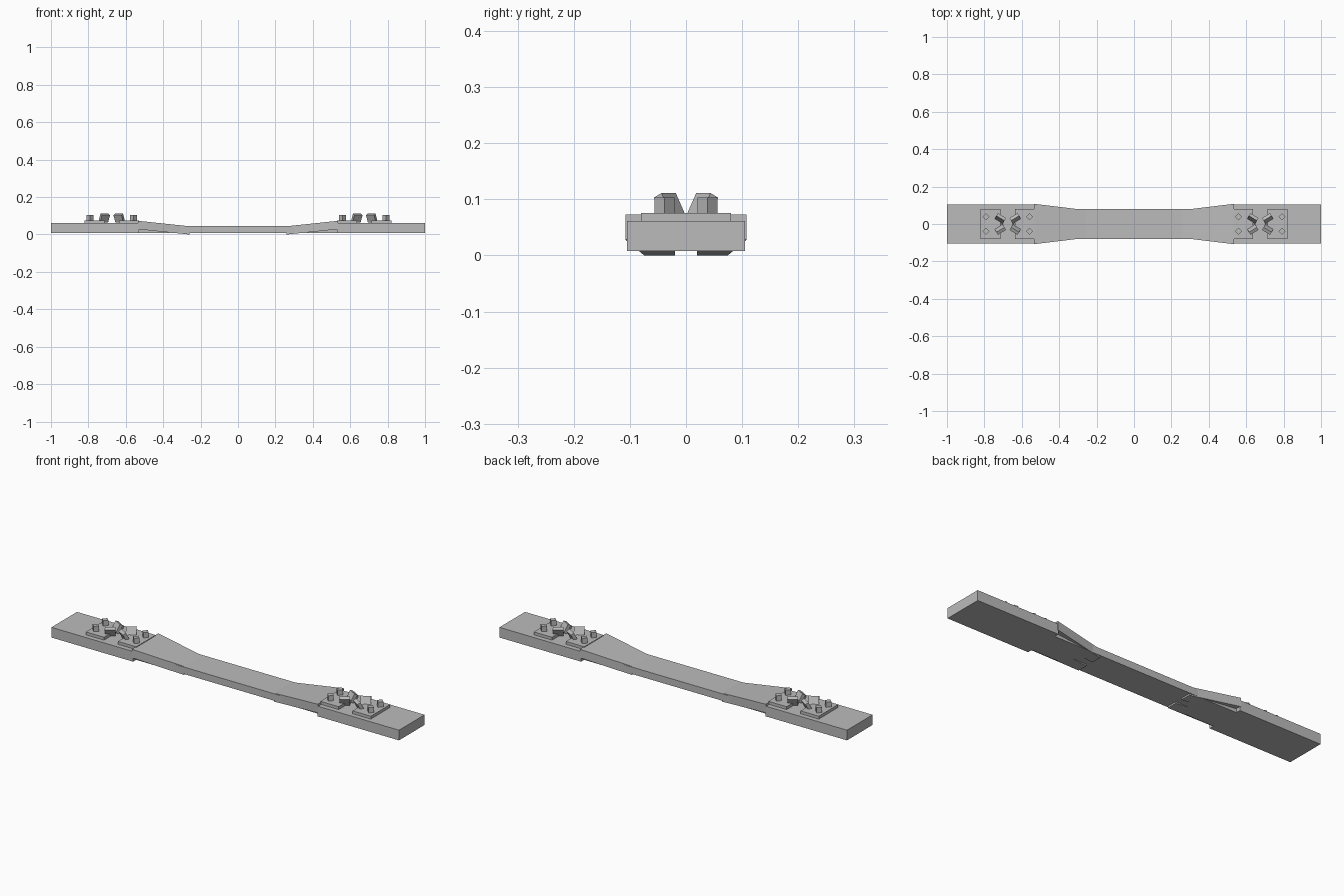
import bpy, bmesh, math
from mathutils import Matrix, Vector

if "Cube" in bpy.data.objects:
    bpy.data.objects.remove(bpy.data.objects["Cube"])

concrete = bpy.data.materials.new("concrete_grey")
concrete.use_nodes = True
grey = (0.5, 0.5, 0.5, 1)
concrete.diffuse_color = grey
concrete.node_tree.nodes["Principled BSDF"].inputs["Base Color"].default_value = grey


def finish(name, bm):
    bmesh.ops.recalc_face_normals(bm, faces=bm.faces)
    mesh = bpy.data.meshes.new(name)
    bm.to_mesh(mesh)
    bm.free()
    mesh.materials.append(concrete)
    obj = bpy.data.objects.new(name, mesh)
    bpy.context.collection.objects.link(obj)
    return obj


def loft(name, sections):
    """Join rectangular sections (x, y0, y1, z0, z1) along x."""
    bm = bmesh.new()
    rings = [[bm.verts.new((x, y, z)) for y, z in ((y0, z0), (y1, z0), (y1, z1), (y0, z1))]
             for x, y0, y1, z0, z1 in sections]
    for a, b in zip(rings, rings[1:]):
        for i in range(4):
            j = (i + 1) % 4
            bm.faces.new((a[i], a[j], b[j], b[i]))
    bm.faces.new(rings[0])
    bm.faces.new(rings[-1])
    return finish(name, bm)


def block(name, size, matrix):
    bm = bmesh.new()
    bmesh.ops.create_cube(bm, size=1, matrix=matrix @ Matrix.Diagonal((*size, 1)))
    return finish(name, bm)


# Narrow middle beam
loft("middle_beam", [(-0.54, -0.08, 0.08, 0.008, 0.044), (0.54, -0.08, 0.08, 0.008, 0.044)])

for s, side in ((1, "left"), (-1, "right")):
    # Wide end block
    loft(side + "_end_block", [(s * 0.53, -0.105, 0.105, 0.008, 0.061),
                               (s, -0.105, 0.105, 0.008, 0.061)])
    # Flared transition, with two lower feet that dip just under the beam
    loft(side + "_flare_core", [(s * 0.535, -0.02, 0.02, 0.028, 0.073),
                                (s * 0.26, -0.02, 0.02, 0.012, 0.044)])
    for t, depth in ((1, "back"), (-1, "front")):
        loft(f"{side}_{depth}_flare", [(s * 0.535, t * 0.02, t * 0.108, 0.028, 0.073),
                                       (s * 0.26, t * 0.02, t * 0.0745, 0, 0.044)])

    # Fastening plates, either side of the rail seat
    for u, place in ((1, "outer"), (-1, "inner")):
        label = f"{side}_{place}"
        x = s * (0.675 + u * 0.0925)
        block(label + "_plate", (0.105, 0.16, 0.02), Matrix.Translation((x, 0, 0.066)))

        for t, depth in ((1, "back"), (-1, "front")):
            # Square bolt turned to a diamond
            bolt_x = s * (0.675 + u * 0.116)
            block(f"{label}_{depth}_bolt", (0.0255, 0.0255, 0.04),
                  Matrix.Translation((bolt_x, t * 0.0385, 0.083)) @ Matrix.Rotation(math.pi / 4, 4, "Z"))

            # Tilted clip, pointing at the seat centre and leaning over it
            along = Vector((s * u * 0.86, t * 0.51, 0)).normalized()
            lean = Vector((-s * u * 0.51, t * 0.86, 0)).normalized()
            tilt = math.radians(27)
            up = lean * math.sin(tilt) + Vector((0, 0, math.cos(tilt)))
            across = up.cross(along)
            turn = Matrix((along, across, up)).transposed().to_4x4()
            place_at = Matrix.Translation((s * (0.675 + u * 0.04), t * 0.029, 0.087))
            block(f"{label}_{depth}_clip", (0.05, 0.018, 0.045), place_at @ turn)
